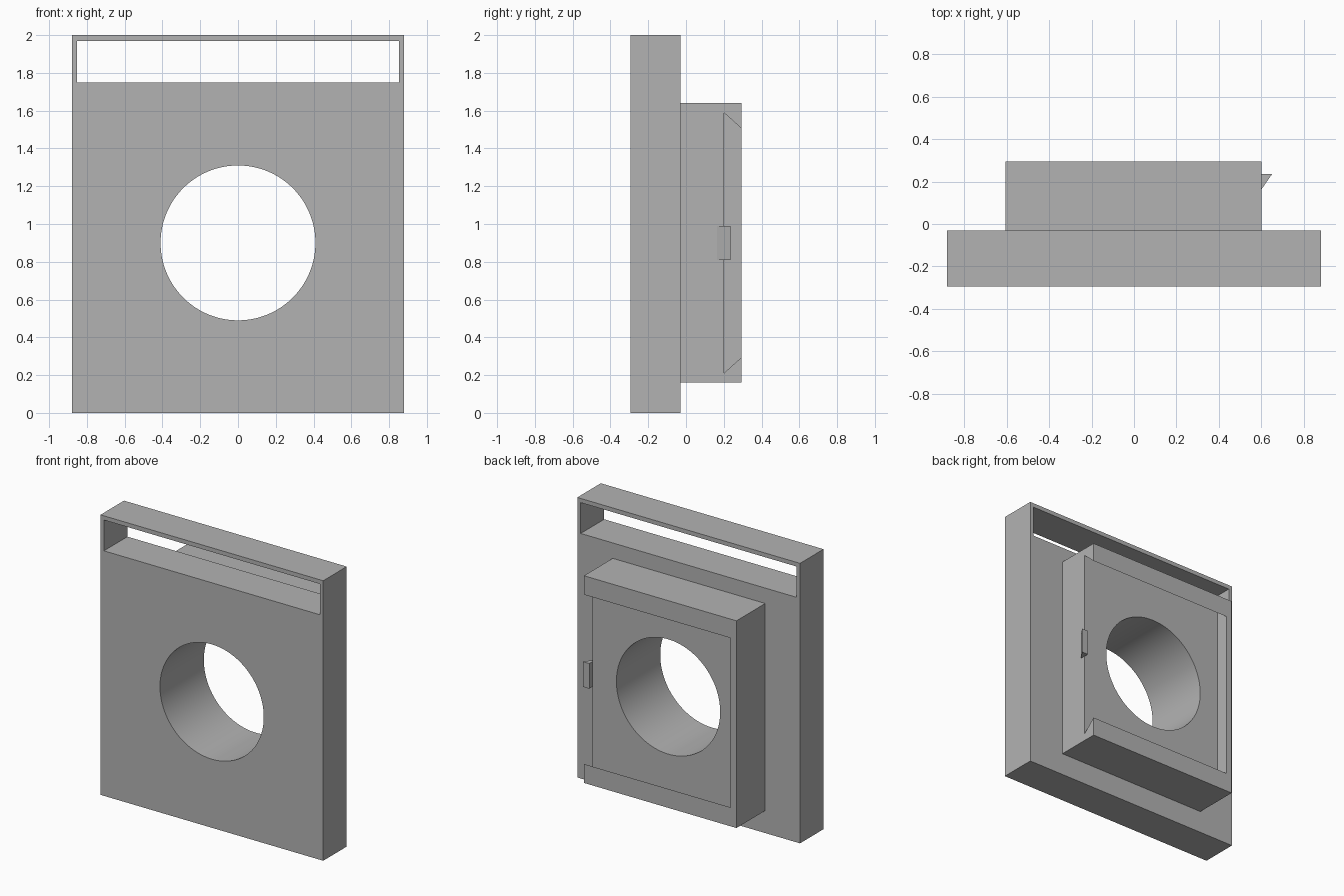
import bpy
import bmesh
import math
from mathutils import Vector

if "Cube" in bpy.data.objects:
    bpy.data.objects.remove(bpy.data.objects["Cube"])

grey = bpy.data.materials.new("plain_grey")
grey.use_nodes = True
colour = (0.45, 0.45, 0.45, 1)
grey.diffuse_color = colour
grey.node_tree.nodes["Principled BSDF"].inputs["Base Color"].default_value = colour


def prism(name, profile, axis, low, high):
    """Extrude a flat profile along x, y or z; profile uses the other two axes in order."""
    def place(p, depth):
        co = list(p)
        co.insert("xyz".index(axis), depth)
        return co
    bm = bmesh.new()
    base = bm.faces.new([bm.verts.new(place(p, low)) for p in profile])
    result = bmesh.ops.extrude_face_region(bm, geom=[base])
    verts = [v for v in result["geom"] if isinstance(v, bmesh.types.BMVert)]
    shift = Vector(place((0, 0), high - low))
    bmesh.ops.translate(bm, verts=verts, vec=shift)
    bmesh.ops.recalc_face_normals(bm, faces=bm.faces)
    mesh = bpy.data.meshes.new(name)
    bm.to_mesh(mesh)
    bm.free()
    mesh.materials.append(grey)
    obj = bpy.data.objects.new(name, mesh)
    bpy.context.collection.objects.link(obj)
    return obj


def rect(a0, a1, b0, b1):
    return [(a0, b0), (a1, b0), (a1, b1), (a0, b1)]


def combine(target, tool, operation):
    """Apply an exact boolean and discard the tool."""
    mod = target.modifiers.new("boolean", "BOOLEAN")
    mod.operation, mod.object, mod.solver = operation, tool, "EXACT"
    bpy.ops.object.select_all(action="DESELECT")
    bpy.context.view_layer.objects.active = target
    target.select_set(True)
    bpy.ops.object.modifier_apply(modifier=mod.name)
    bpy.data.objects.remove(tool)


FRONT, STEP, BACK = -0.295, -0.03, 0.295
MID = 0.9

# Front plate joined to the raised block behind it
body = prism("mounting_body", rect(-0.88, 0.88, 0, 2), "y", FRONT, STEP)
block = prism("block", rect(-0.605, 0.6, 0.16, 1.64), "y", STEP - 0.1, BACK)
combine(body, block, "UNION")

# Strap slot near the top of the plate
slot = prism("slot", rect(-0.853, 0.853, 1.75, 1.97), "y", FRONT - 0.1, STEP + 0.1)
combine(body, slot, "DIFFERENCE")

# Dovetail channel, open on the left side and closed on the right
floor, wide, narrow = 0.2, 0.69, 0.605
mouth = BACK + (BACK - floor)
tip = narrow - (wide - narrow)
channel = prism("channel", [(floor, MID - wide), (floor, MID + wide),
                            (mouth, MID + tip), (mouth, MID - tip)], "x", -0.56, 0.8)
combine(body, channel, "DIFFERENCE")

# Round opening through the whole body
sides = 128
ring = [(0.41 * math.cos(math.tau * i / sides), MID + 0.41 * math.sin(math.tau * i / sides))
        for i in range(sides)]
combine(body, prism("bore", ring, "y", FRONT - 0.1, BACK + 0.1), "DIFFERENCE")
bpy.ops.object.shade_smooth_by_angle(angle=math.radians(30))

# Wedge-shaped catch on the open side
prism("catch", [(0.6, 0.163), (0.65, 0.235), (0.6, 0.235)], "z", 0.81, 0.99)
